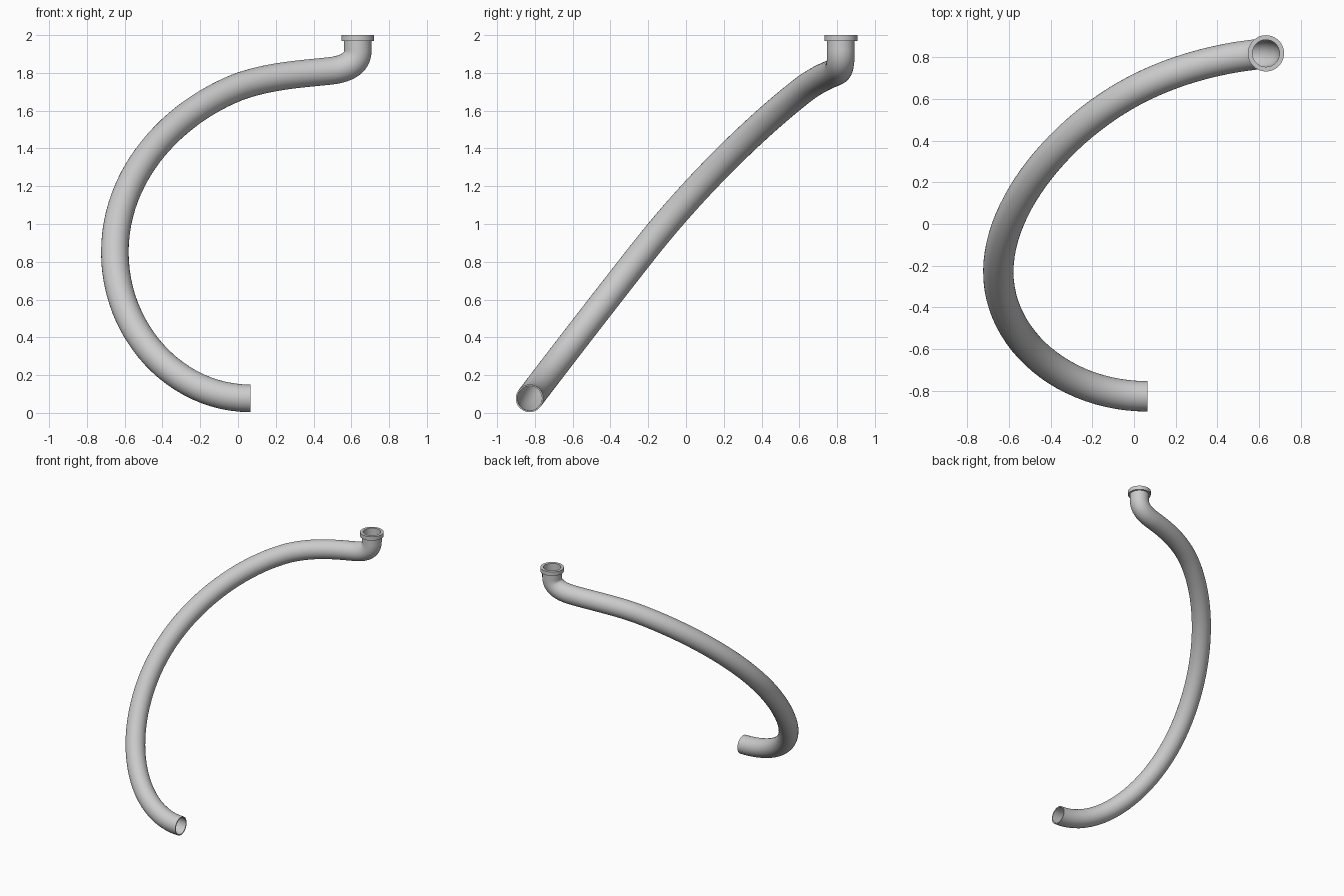
import bpy, bmesh, math
from mathutils import Vector

if "Cube" in bpy.data.objects:
    bpy.data.objects.remove(bpy.data.objects["Cube"])

R, WALL = 0.073, 0.008
AX, AY = 0.634, 0.82      # axis of the upright outlet

# bent pipe: a bevelled Bezier path (point, incoming handle, outgoing handle)
path = [
    ((0.065, -0.828, 0.077), (0.15, -0.828, 0.077), (-0.33, -0.828, 0.077)),
    ((-0.652, -0.23, 0.85), (-0.652, -0.56, 0.43), (-0.652, 0.10, 1.27)),
    ((0.0, 0.64, 1.725), (-0.34, 0.46, 1.59), (0.18, 0.735, 1.79)),
    ((0.50, 0.803, 1.812), (0.36, 0.78, 1.795), (0.59, 0.816, 1.825)),
    ((AX, AY, 1.92), (AX, AY, 1.86), (AX, AY, 1.94)),
    ((AX, AY, 1.998), (AX, AY, 1.97), (AX, AY, 2.02)),
]
cu = bpy.data.curves.new("pipe_path", 'CURVE')
cu.dimensions = '3D'
cu.resolution_u = 24
cu.bevel_depth = R
cu.bevel_resolution = 14
cu.use_fill_caps = False
sp = cu.splines.new('BEZIER')
sp.bezier_points.add(len(path) - 1)
for bp, (co, hl, hr) in zip(sp.bezier_points, path):
    bp.handle_left_type = bp.handle_right_type = 'FREE'
    bp.co, bp.handle_left, bp.handle_right = co, hl, hr
pipe = bpy.data.objects.new("pipe", cu)
bpy.context.collection.objects.link(pipe)
bpy.ops.object.select_all(action='DESELECT')
pipe.select_set(True)
bpy.context.view_layer.objects.active = pipe
bpy.ops.object.convert(target='MESH')
pipe = bpy.context.object
pipe.name = "pipe"

# outward normals, then wall thickness inwards
bm = bmesh.new()
bm.from_mesh(pipe.data)
bmesh.ops.remove_doubles(bm, verts=bm.verts, dist=1e-5)
bmesh.ops.recalc_face_normals(bm, faces=bm.faces)
bm.to_mesh(pipe.data)
bm.free()
sol = pipe.modifiers.new("wall", 'SOLIDIFY')
sol.thickness = WALL
sol.offset = -1
bpy.ops.object.modifier_apply(modifier="wall")
bpy.ops.object.shade_smooth_by_angle(angle=math.radians(40))

# collar around the upper mouth: revolved rectangular section
N = 64
section = [(R - WALL, 1.968), (0.087, 1.968), (0.087, 2.0), (R - WALL, 2.0)]
bm = bmesh.new()
rings = [[bm.verts.new((AX + r * math.cos(2 * math.pi * i / N),
                        AY + r * math.sin(2 * math.pi * i / N), z))
          for i in range(N)] for r, z in section]
for k in range(4):
    a, b = rings[k], rings[(k + 1) % 4]
    for i in range(N):
        j = (i + 1) % N
        bm.faces.new((a[i], a[j], b[j], b[i]))
bmesh.ops.recalc_face_normals(bm, faces=bm.faces)
me = bpy.data.meshes.new("collar")
bm.to_mesh(me)
bm.free()
collar = bpy.data.objects.new("collar", me)
bpy.context.collection.objects.link(collar)
bpy.ops.object.select_all(action='DESELECT')
collar.select_set(True)
bpy.context.view_layer.objects.active = collar
bpy.ops.object.shade_smooth_by_angle(angle=math.radians(40))
